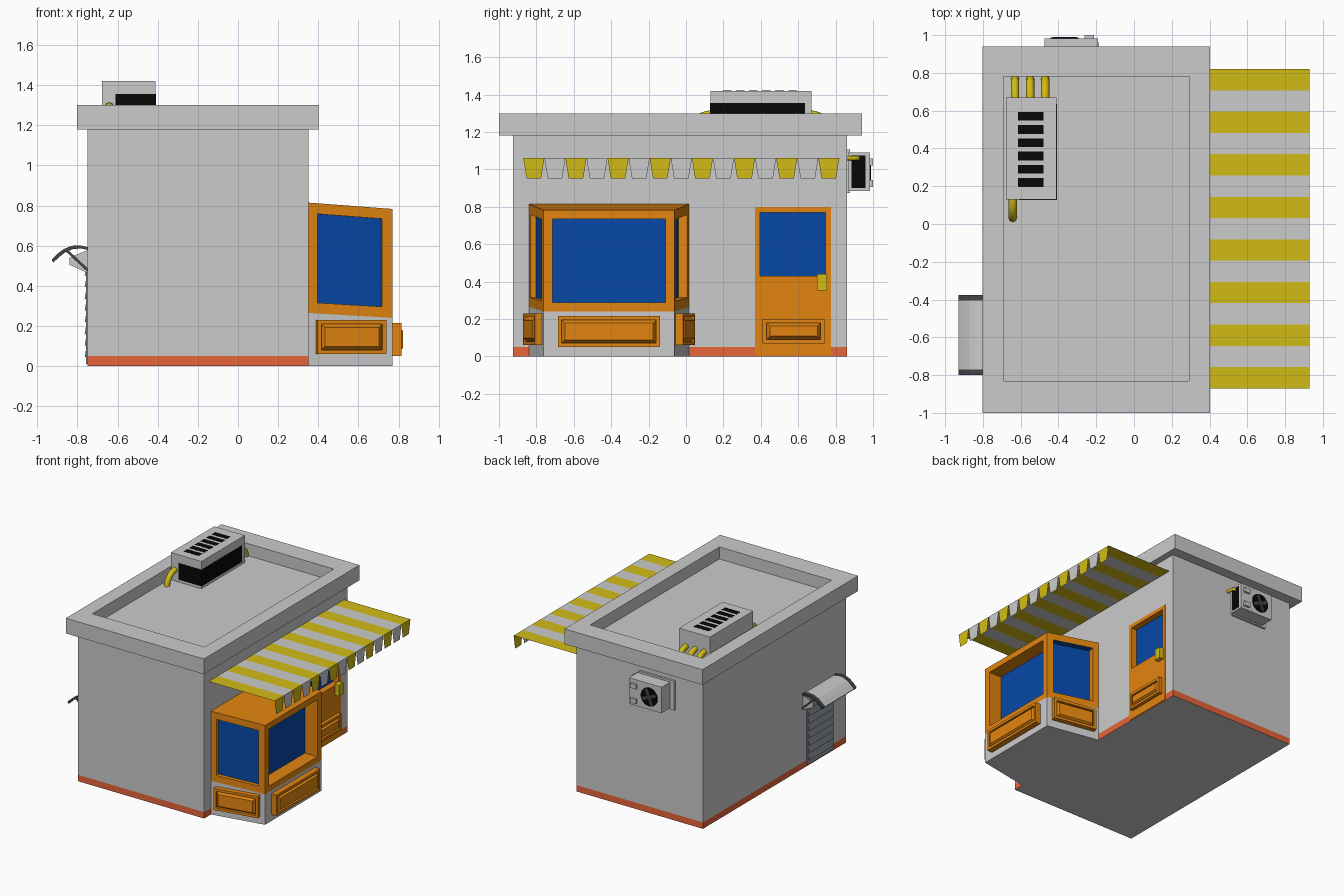
import bpy, bmesh, math
from mathutils import Matrix, Vector

if "Cube" in bpy.data.objects:
    bpy.data.objects.remove(bpy.data.objects["Cube"])


def mat(name, r, g, b):
    m = bpy.data.materials.new(name)
    m.diffuse_color = (r, g, b, 1)
    m.use_nodes = True
    m.node_tree.nodes["Principled BSDF"].inputs["Base Color"].default_value = m.diffuse_color
    return m


ORANGE = mat("orange_paint", .77, .235, .005)
BLUE = mat("blue_glass", .002, .065, .39)
YELLOW = mat("yellow", .65, .5, .008)
RED = mat("red_base", .8, .13, .04)
GREY = mat("grey_wall", .8, .8, .8)
BLACK = mat("black", .002, .002, .002)
DARK = mat("dark_metal", .06, .06, .065)
STEEL = mat("steel", .3, .33, .38)


def finish(bm, name, *mats):
    me = bpy.data.meshes.new(name)
    bm.to_mesh(me)
    bm.free()
    for m in mats:
        if m:
            me.materials.append(m)
    ob = bpy.data.objects.new(name, me)
    bpy.context.collection.objects.link(ob)
    return ob


def loft(low, high):
    """Closed solid between two matching counter-clockwise rings."""
    bm = bmesh.new()
    a = [bm.verts.new(p) for p in low]
    b = [bm.verts.new(p) for p in high]
    n = len(a)
    bm.faces.new(a[::-1])
    bm.faces.new(b)
    for i in range(n):
        j = (i + 1) % n
        bm.faces.new((a[i], a[j], b[j], b[i]))
    bmesh.ops.recalc_face_normals(bm, faces=bm.faces)
    bm.normal_update()
    return bm


def box_bm(x0, x1, y0, y1, z0, z1):
    ring = [(x0, y0), (x1, y0), (x1, y1), (x0, y1)]
    return loft([(x, y, z0) for x, y in ring], [(x, y, z1) for x, y in ring])


def box(name, x0, x1, y0, y1, z0, z1, m=None):
    return finish(box_bm(x0, x1, y0, y1, z0, z1), name, m)


def extrude_y(name, prof, y0, y1, m=None):
    return finish(loft([(x, y0, z) for x, z in prof], [(x, y1, z) for x, z in prof]), name, m)


def inset(bm, face, t, d=0):
    """Inset a face and return the new border faces."""
    new = bmesh.ops.inset_individual(bm, faces=[face], thickness=t, depth=d, use_even_offset=True)
    bm.normal_update()
    return new["faces"]


def facing(bm, direction):
    d = Vector(direction)
    return max(bm.faces, key=lambda f: f.normal.dot(d))


def drop(bm, *directions):
    """Remove hidden faces."""
    bmesh.ops.delete(bm, geom=[facing(bm, d) for d in directions], context='FACES')


def panel(name, pos, angle, w, h, depth):
    """Framed panel with raised centre; local +x is outward."""
    bm = box_bm(-.01, depth, -w / 2, w / 2, -h / 2, h / 2)
    f = facing(bm, (1, 0, 0))
    inset(bm, f, .02)
    inset(bm, f, 0, -.02)
    inset(bm, f, .018, .026)
    bm.transform(Matrix.Translation(pos) @ Matrix.Rotation(angle, 4, 'Z'))
    return finish(bm, name, ORANGE)


def pipe(name, pts, r):
    cu = bpy.data.curves.new(name, 'CURVE')
    cu.dimensions = '3D'
    cu.bevel_depth, cu.bevel_resolution, cu.use_fill_caps = r, 2, True
    s = cu.splines.new('POLY')
    s.points.add(len(pts) - 1)
    for p, c in zip(s.points, pts):
        p.co = (*c, 1)
    cu.materials.append(YELLOW)
    ob = bpy.data.objects.new(name, cu)
    bpy.context.collection.objects.link(ob)
    bpy.ops.object.select_all(action='DESELECT')
    ob.select_set(True)
    bpy.context.view_layer.objects.active = ob
    bpy.ops.object.convert(target='MESH')
    bpy.ops.object.shade_smooth_by_angle(angle=math.radians(60))


def disc(name, x, y, z, r, d, m=None):
    bm = bmesh.new()
    bmesh.ops.create_cone(bm, cap_ends=True, segments=20, radius1=r, radius2=r, depth=d)
    bm.transform(Matrix.Translation((x, y, z)) @ Matrix.Rotation(math.pi / 2, 4, 'X'))
    return finish(bm, name, m)


# Base band with grey underside
bm = box_bm(-.75, .352, -.925, .86, 0, .05)
facing(bm, (0, 0, -1)).material_index = 1
drop(bm, (0, 0, 1))
finish(bm, "base_band", RED, GREY)
# Walls with the recessed door glass
bm = box_bm(-.75, .352, -.925, .86, .05, 1.18)
f = facing(bm, (1, 0, 0))
inset(bm, f, .1)
for v in f.verts:
    v.co.y = .395 if v.co.y < 0 else .747
    v.co.z = .43 if v.co.z < .6 else .77
for side in inset(bm, f, 0, -.045):
    side.material_index = 1
f.material_index = 2
drop(bm, (0, 0, 1), (0, 0, -1))
finish(bm, "walls", GREY, ORANGE, BLUE)
# Roof parapet with sunken floor
bm = box_bm(-.802, .402, -1, .94, 1.18, 1.3)
top = facing(bm, (0, 0, 1))
inset(bm, top, .112)
for v in top.verts:
    v.co.y = -.83 if v.co.y < 0 else .78
inset(bm, top, 0, -.095)
under = facing(bm, (0, 0, -1))
inset(bm, under, .085)
bmesh.ops.delete(bm, geom=[under], context='FACES')
finish(bm, "roof_parapet")

# Bay window: grey plinth, orange frame with recessed panes
plan = [(.345, -.842), (.77, -.762), (.77, -.062), (.345, .018)]
zs = lambda wall, front: [wall, front, front, wall]
ring = lambda z: [(x, y, h) for (x, y), h in zip(plan, z)]
bm = loft(ring(zs(0, 0)), ring(zs(.265, .24)))
drop(bm, (0, 0, 1), (-1, 0, 0))
finish(bm, "bay_plinth")
bm = loft(ring(zs(.265, .24)), ring(zs(.815, .783)))
drop(bm, (0, 0, -1), (-1, 0, 0))
for d, margin, depth in (((1, 0, 0), .047, -.11), ((.18, -1, 0), .053, -.03), ((.18, 1, 0), .053, -.05)):
    f = facing(bm, d)
    inset(bm, f, margin)
    sides = inset(bm, f, 0, depth)
    f.material_index = 1
    if d[1] > 0:
        for s in sides:
            s.material_index = int(s.normal.z < -.5)
finish(bm, "bay_window", ORANGE, BLUE)
tilt = math.radians(79.5)
panel("bay_front_panel", (.77, -.412, .133), 0, .545, .165, .045)
panel("bay_left_panel", (.56, -.801, .145), -tilt, .35, .17, .04)
panel("bay_right_panel", (.56, -.023, .145), tilt, .35, .17, .04)

# Door boards around the glass, panel and handle
for name, a, b, c, d in (("bottom", .37, .775, .005, .43), ("top", .37, .775, .77, .8),
                         ("left", .37, .395, .43, .77), ("right", .747, .775, .43, .77)):
    box("door_" + name, .35, .356, a, b, c, d, ORANGE)
panel("door_panel", (.354, .575, .135), 0, .33, .13, .03)
box("door_handle", .35, .39, .7, .755, .352, .44, YELLOW)

# Flat striped awning with hanging scallops
n, y0, w = 15, -.87, 1.69 / 15
for k, (name, m) in enumerate((("awning_yellow", YELLOW), ("awning_grey", None))):
    bm = bmesh.new()
    for i in range(k, n, 2):
        a, b = y0 + i * w, y0 + (i + 1) * w
        for quad in ([(.352, a, 1.06), (.93, a, 1.06), (.93, b, 1.06), (.352, b, 1.06)],
                     [(.93, a, 1.06), (.93, a + .018, .95), (.93, b - .018, .95), (.93, b, 1.06)]):
            bm.faces.new([bm.verts.new(p) for p in quad])
    finish(bm, name, m)

# Rooftop cooling unit
box("roof_unit", -.677, -.41, .13, .67, 1.205, 1.42)
box("roof_unit_grille", -.61, -.408, .128, .635, 1.225, 1.355, BLACK)
for i in range(6):
    y = .22 + i * .07
    box(f"roof_unit_slot_{i}", -.613, -.48, y - .023, y + .023, 1.41, 1.421, BLACK)
# Pipes bending down from the unit
arc = [(math.sin(math.radians(a)), math.cos(math.radians(a))) for a in range(0, 91, 15)]
for i, (x, y, s) in enumerate(((-.63, .66, 1), (-.55, .66, 1), (-.47, .66, 1), (-.642, .14, -1))):
    pipe(f"roof_pipe_{i}", [(x, y + s * .108 * u, 1.2 + .094 * v) for u, v in arc], .022)

# Wall cooling unit on the back
box("wall_unit_plate", -.51, -.2, .855, .876, .875, 1.105)
box("wall_unit", -.475, -.19, .87, .983, .885, 1.09)
box("wall_unit_grille", -.3, -.187, .885, .96, .9, 1.075, BLACK)
disc("fan", -.368, .98, .985, .073, .016, BLACK)
disc("fan_hub", -.368, .983, .985, .018, .014, DARK)
for i in range(4):
    bm = box_bm(.015, .065, -.002, .002, -.012, .012)
    bm.transform(Matrix.Translation((-.368, .987, .985)) @ Matrix.Rotation(i * math.pi / 2 + .4, 4, 'Y'))
    finish(bm, f"fan_blade_{i}", DARK)
for z in (.925, 1.04):
    box("wall_unit_vent", -.262, -.212, .975, 1, z - .018, z + .018)
pipe("wall_unit_pipe", [(-.2, .92, 1.06), (-.175, .92, 1.06), (-.165, .905, 1.06), (-.165, .855, 1.06)], .012)

# Side shutter with slats
box("shutter", -.757, -.74, -.757, -.43, .01, .55, STEEL)
for i in range(8):
    z = .045 + i * .058
    extrude_y(f"shutter_slat_{i}", [(-.755, z), (-.764, z), (-.757, z + .04)], -.74, -.447, STEEL)

# Curved canopy above the shutter with end brackets
curve = [(-.745, .588), (-.79, .598), (-.83, .595), (-.87, .578), (-.9, .555), (-.928, .528)]


def band(t, lift=0):
    return [(x, z + lift) for x, z in curve] + [(x + t * .5, z - t + lift) for x, z in curve[::-1]]


extrude_y("canopy_sheet", band(.008), -.77, -.405)
for i, (a, b) in enumerate(((-.8, -.77), (-.405, -.375))):
    extrude_y(f"canopy_rim_{i}", band(.016, .004), a, b, DARK)
    extrude_y(f"canopy_strut_{i}", [(-.865, .578), (-.745, .465), (-.745, .483), (-.853, .585)], a, b, DARK)
    mid = (a + b) / 2
    extrude_y(f"canopy_gusset_{i}", [(-.84, .505), (-.745, .462), (-.745, .58), (-.84, .54)], mid - .006, mid + .006)
